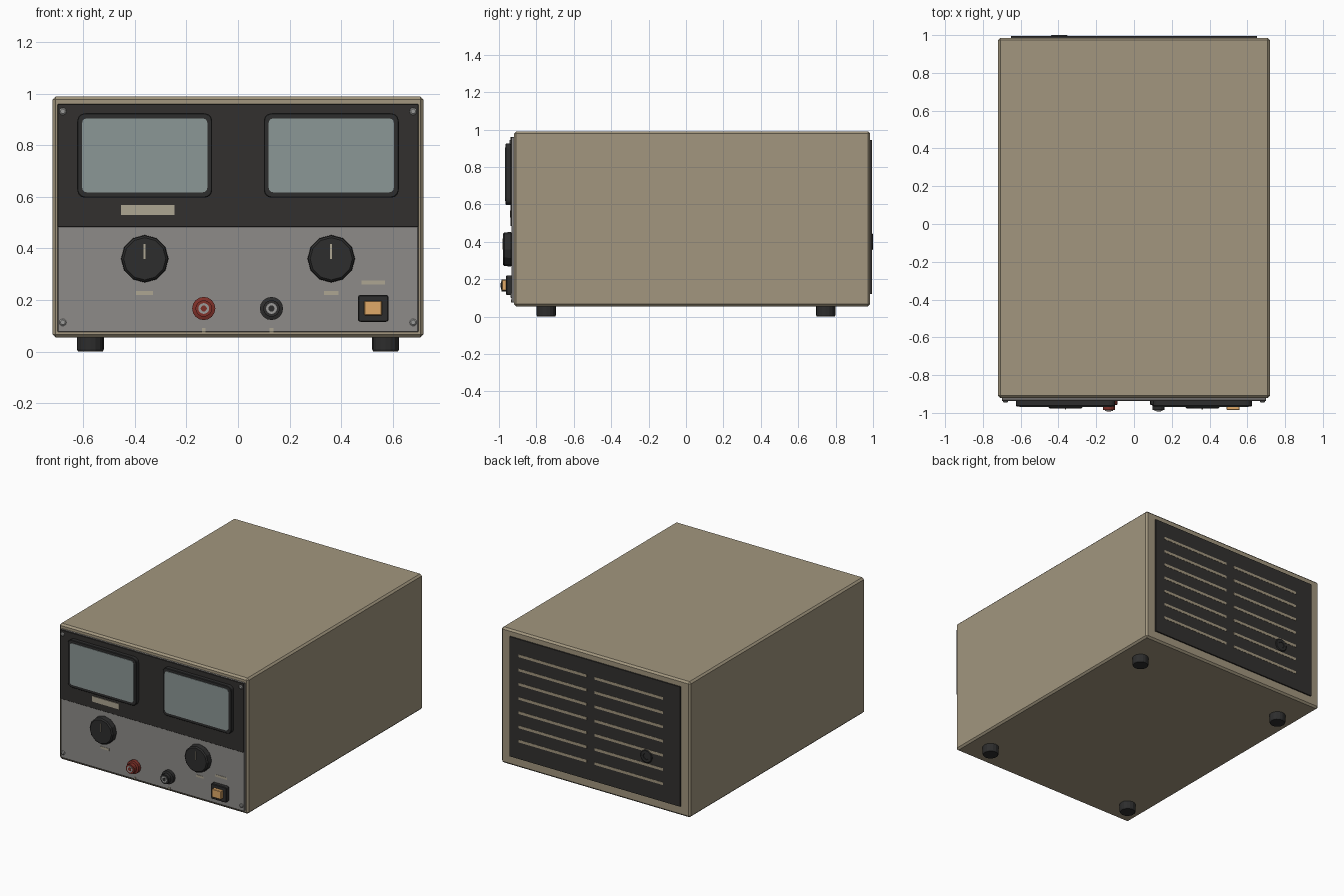
import bpy, bmesh, math
from mathutils import Matrix, Vector

if "Cube" in bpy.data.objects:
    bpy.data.objects.remove(bpy.data.objects["Cube"])


def mat(name, r, g, b):
    m = bpy.data.materials.new(name)
    m.diffuse_color = (r, g, b, 1)
    m.use_nodes = True
    m.node_tree.nodes["Principled BSDF"].inputs["Base Color"].default_value = m.diffuse_color
    return m


BEIGE = mat("beige_paint", 0.36, 0.305, 0.21)
GREY = mat("panel_grey", 0.27, 0.26, 0.25)
DARK = mat("dark_panel", 0.032, 0.03, 0.028)
BLACK = mat("black_plastic", 0.026, 0.026, 0.026)
GLASS = mat("meter_glass", 0.26, 0.31, 0.305)
LABEL = mat("label_cream", 0.42, 0.38, 0.29)
METAL = mat("metal", 0.33, 0.33, 0.32)
RED = mat("red_plastic", 0.21, 0.03, 0.022)
AMBER = mat("amber_lamp", 0.75, 0.40, 0.14)


def finish(name, bm, material):
    bmesh.ops.recalc_face_normals(bm, faces=bm.faces)
    me = bpy.data.meshes.new(name)
    bm.to_mesh(me)
    bm.free()
    me.materials.append(material)
    ob = bpy.data.objects.new(name, me)
    bpy.context.collection.objects.link(ob)
    return ob


def box(name, x, y, z, material, bevel=0, corner=0):
    """Box from (min, max) ranges; corner rounds the edges along y."""
    bm = bmesh.new()
    size = [r[1] - r[0] for r in (x, y, z)]
    mid = [(r[0] + r[1]) / 2 for r in (x, y, z)]
    bmesh.ops.create_cube(bm, size=1, matrix=Matrix.Translation(mid) @ Matrix.Diagonal((*size, 1)))
    if corner:
        along = [e for e in bm.edges
                 if abs((e.verts[0].co - e.verts[1].co).y) > size[1] * 0.9]
        bmesh.ops.bevel(bm, geom=along, offset=corner, segments=3, profile=0.5, affect='EDGES')
    if bevel:
        bmesh.ops.bevel(bm, geom=bm.edges[:], offset=bevel, segments=1, affect='EDGES')
    return finish(name, bm, material)


def turned(name, centre, axis, profile, sides, material):
    """Closed lathe of (radius, distance) points about an axis through centre."""
    bm = bmesh.new()
    rot = Vector((0, 0, 1)).rotation_difference(Vector(axis)).to_matrix()
    rings = []
    for r, h in profile:
        rings.append([bm.verts.new(Vector(centre) + rot @ Vector(
            (r * math.cos(a), r * math.sin(a), h)))
            for a in (2 * math.pi * i / sides for i in range(sides))])
    for a, b in zip(rings, rings[1:]):
        for i in range(sides):
            j = (i + 1) % sides
            bm.faces.new((a[i], a[j], b[j], b[i]))
    bm.faces.new(rings[0])
    bm.faces.new(rings[-1])
    return finish(name, bm, material)


FRONT = (0, -1, 0)
BACK = (0, 1, 0)

# Case and front plates
box("case", (-0.72, 0.72), (-0.92, 0.985), (0.055, 0.99), BEIGE, bevel=0.012)
box("front_panel", (-0.70, 0.70), (-0.932, -0.91), (0.075, 0.96), GREY, bevel=0.003)
box("meter_panel", (-0.70, 0.70), (-0.938, -0.925), (0.483, 0.96), DARK, bevel=0.002)

# Feet
for sx in (-1, 1):
    for sy in (-1, 1):
        turned("foot", (sx * 0.573, sy * 0.747, 0), (0, 0, 1),
               [(0.048, 0), (0.052, 0.008), (0.052, 0.06)], 16, BLACK)

# Meters, knobs and corner screws, mirrored left and right
for s, side in ((-1, "left"), (1, "right")):
    cx = s * 0.362
    box("meter_bezel_" + side, (cx - 0.262, cx + 0.262), (-0.965, -0.935), (0.597, 0.925),
        BLACK, bevel=0.003, corner=0.03)
    box("meter_glass_" + side, (cx - 0.243, cx + 0.243), (-0.968, -0.960), (0.618, 0.905),
        GLASS, corner=0.018)
    turned("knob_" + side, (cx, -0.93, 0.36), FRONT,
           [(0.088, 0), (0.092, 0.006), (0.090, 0.040), (0.082, 0.048)], 12, BLACK)
    box("knob_pointer_" + side, (cx - 0.004, cx + 0.002), (-0.981, -0.975), (0.36, 0.417), LABEL)
    box("knob_label_" + side, (cx - 0.033, cx + 0.033) if s < 0 else (cx - 0.028, cx + 0.028),
        (-0.934, -0.93), (0.22, 0.235), LABEL)
    for z, y in ((0.932, -0.937), (0.113, -0.931)):
        turned("screw_" + side, (s * 0.68, y, z), FRONT,
               [(0.014, 0), (0.014, 0.004), (0.009, 0.008)], 10, METAL)

# Nameplate and switch label
box("blank_plate", (-0.455, -0.246), (-0.942, -0.936), (0.53, 0.568), LABEL)
box("switch_label", (0.48, 0.57), (-0.934, -0.93), (0.26, 0.275), LABEL)

# Output terminals
for x, material, kind in ((-0.133, RED, "positive"), (0.13, BLACK, "negative")):
    turned("terminal_" + kind, (x, -0.93, 0.167), FRONT,
           [(0.045, 0), (0.045, 0.026), (0.032, 0.03), (0.032, 0.056)], 16, material)
    turned("terminal_ring_" + kind, (x, -0.98, 0.167), FRONT,
           [(0.021, 0), (0.021, 0.01)], 16, METAL)
    turned("terminal_socket_" + kind, (x, -0.985, 0.167), FRONT,
           [(0.012, 0), (0.012, 0.007)], 12, material)
    box("terminal_mark_" + kind, (x - 0.007, x + 0.007), (-0.935, -0.93), (0.076, 0.091), LABEL)

# Power switch
box("switch_frame", (0.465, 0.585), (-0.962, -0.93), (0.115, 0.22), BLACK, bevel=0.004, corner=0.01)
box("switch_button", (0.49, 0.559), (-0.985, -0.955), (0.14, 0.197), AMBER, bevel=0.003)

# Rear panel with vent slots
box("rear_panel", (-0.65, 0.65), (0.975, 0.994), (0.12, 0.945), DARK)
for row in range(7):
    z = 0.832 - row * 0.098
    for cx in (0.32, -0.26):
        box("vent_slot", (cx - 0.26, cx + 0.26), (0.99, 0.9955), (z - 0.009, z + 0.009), BEIGE)

# Mains cord bushing
turned("cord_bushing", (-0.395, 0.985, 0.40), BACK,
       [(0.045, 0), (0.045, 0.011), (0.040, 0.015), (0.022, 0.015), (0.020, 0.012)], 16, BLACK)
